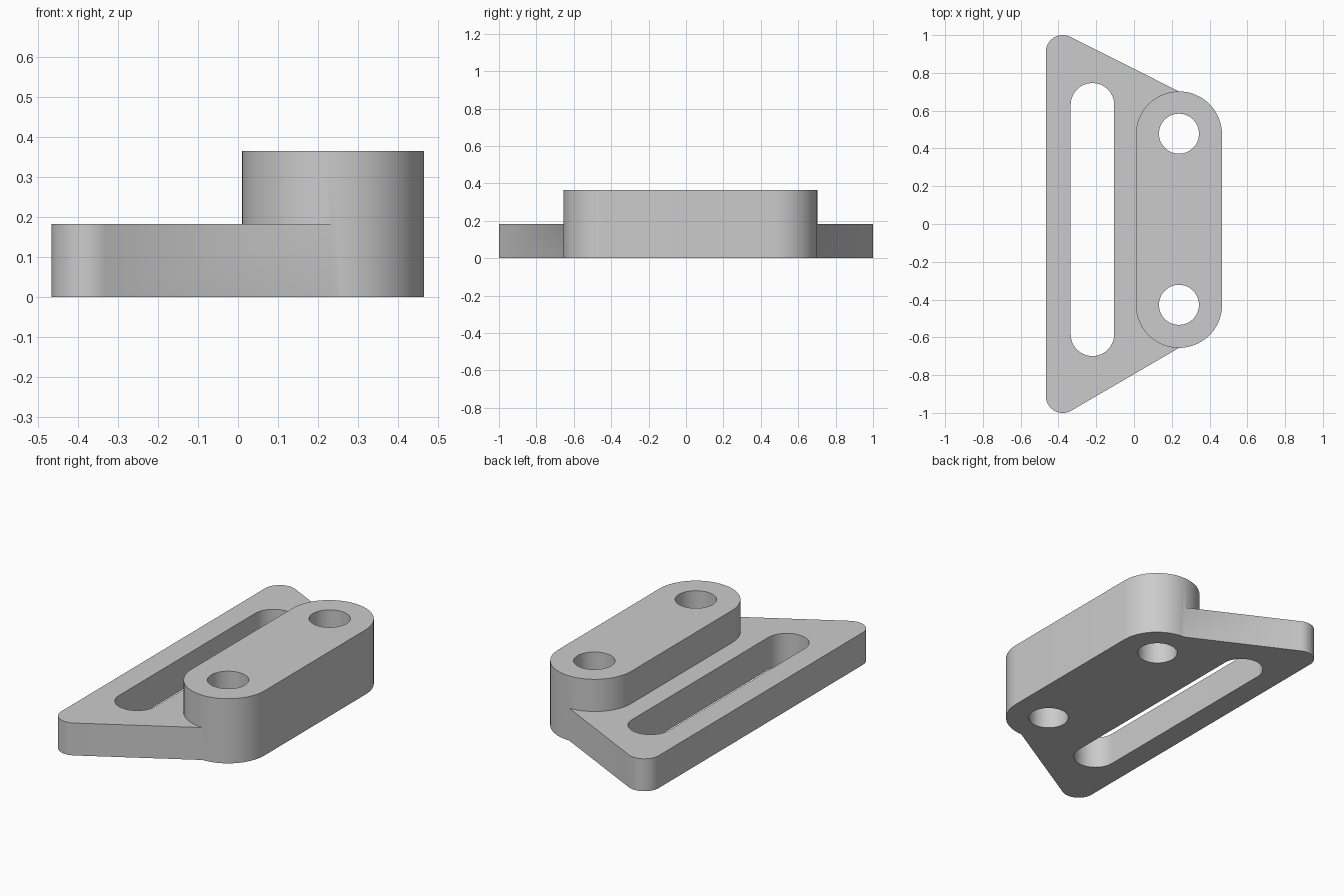
import bpy
import bmesh
from math import atan2, acos, cos, sin, pi, hypot

if "Cube" in bpy.data.objects:
    bpy.data.objects.remove(bpy.data.objects["Cube"])

PLATE_TOP, BLOCK_TOP = 0.183, 0.365
BLOCK_X, BACK_Y, FRONT_Y = 0.238, 0.474, -0.428
BLOCK_R, HOLE_R = 0.228, 0.106

grey = bpy.data.materials.new("light grey")
grey.use_nodes = True
colour = (0.6, 0.6, 0.6, 1)
grey.diffuse_color = colour
grey.node_tree.nodes["Principled BSDF"].inputs["Base Color"].default_value = colour


def arc(x, y, r, start, end, steps=32):
    angles = [start + (end - start) * i / steps for i in range(steps + 1)]
    return [(x + r * cos(a), y + r * sin(a)) for a in angles]


def slot_outline(x, y0, y1, r):
    return arc(x, y1, r, 0, pi) + arc(x, y0, r, pi, 2 * pi)


def prism(name, outline, z0, z1):
    bm = bmesh.new()
    base = bm.faces.new([bm.verts.new((x, y, z0)) for x, y in outline])
    top = bmesh.ops.extrude_face_region(bm, geom=[base])["geom"]
    verts = [v for v in top if isinstance(v, bmesh.types.BMVert)]
    bmesh.ops.translate(bm, verts=verts, vec=(0, 0, z1 - z0))
    bmesh.ops.recalc_face_normals(bm, faces=bm.faces)
    mesh = bpy.data.meshes.new(name)
    bm.to_mesh(mesh)
    bm.free()
    mesh.materials.append(grey)
    obj = bpy.data.objects.new(name, mesh)
    bpy.context.collection.objects.link(obj)
    return obj


def combine(target, other, operation):
    mod = target.modifiers.new(operation, "BOOLEAN")
    mod.operation, mod.solver, mod.object = operation, "EXACT", other
    bpy.context.view_layer.objects.active = target
    bpy.ops.object.modifier_apply(modifier=mod.name)
    bpy.data.objects.remove(other)


# Tapered plate: rounded outer corners with straight edges running to the block ends
cx, cy, r = -0.377, 0.91, 0.09
back_end, front_end = BACK_Y + BLOCK_R, FRONT_Y - BLOCK_R


def tangent_angle(dx, dy):
    return atan2(dy, dx) + acos(r / hypot(dx, dy))


back = tangent_angle(BLOCK_X - cx, back_end - cy)
front = tangent_angle(BLOCK_X - cx, -front_end - cy)
outline = [(BLOCK_X, front_end), (BLOCK_X, back_end)]
outline += arc(cx, cy, r, back, pi) + arc(cx, -cy, r, pi, 2 * pi - front)
bracket = prism("slotted_bracket", outline, 0, PLATE_TOP)

# Raised round-ended block
block = prism("raised_block", slot_outline(BLOCK_X, FRONT_Y, BACK_Y, BLOCK_R), 0, BLOCK_TOP)
combine(bracket, block, "UNION")

# Long slot and two bolt holes
slot = prism("slot_cutter", slot_outline(-0.22, -0.584, 0.631, 0.115), -0.1, 0.5)
combine(bracket, slot, "DIFFERENCE")
for y in (FRONT_Y, BACK_Y + 0.004):
    hole = prism("hole_cutter", arc(BLOCK_X, y, HOLE_R, 0, 2 * pi, 48)[:-1], -0.1, 0.5)
    combine(bracket, hole, "DIFFERENCE")

# Smooth rounded walls, sharp rims
bpy.ops.object.select_all(action="DESELECT")
bracket.select_set(True)
bpy.context.view_layer.objects.active = bracket
bpy.ops.object.shade_smooth_by_angle(angle=pi / 6)
